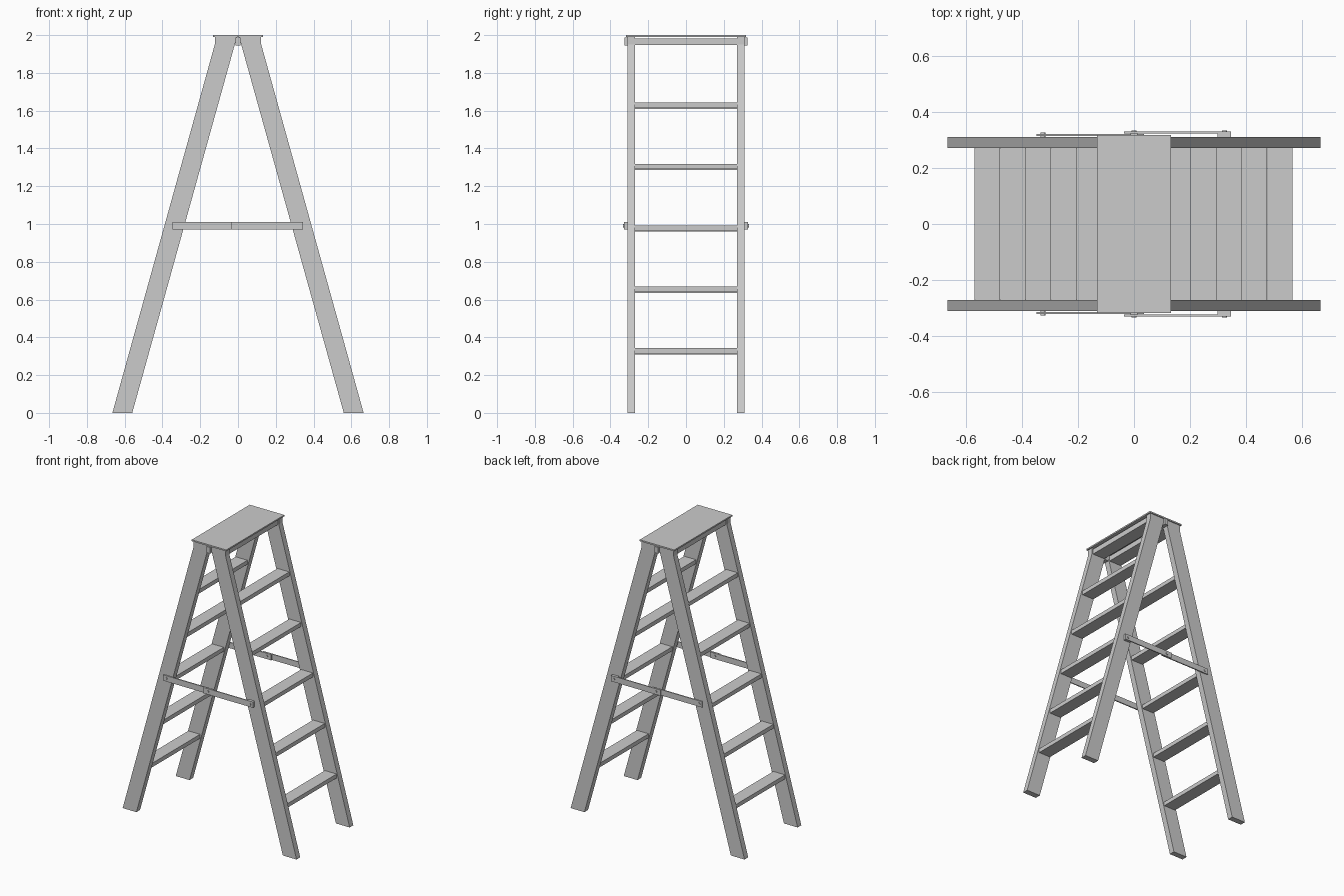
import bpy, bmesh
from mathutils import Matrix

if "Cube" in bpy.data.objects:
    bpy.data.objects.remove(bpy.data.objects["Cube"])


def make(name, bm):
    bmesh.ops.recalc_face_normals(bm, faces=bm.faces)
    me = bpy.data.meshes.new(name)
    bm.to_mesh(me)
    bm.free()
    ob = bpy.data.objects.new(name, me)
    bpy.context.collection.objects.link(ob)
    return ob


def box(name, x, y, z):
    """Box from (min, max) ranges."""
    x, y, z = sorted(x), sorted(y), sorted(z)
    bm = bmesh.new()
    bmesh.ops.create_cube(bm, size=1)
    for v in bm.verts:
        v.co = [r[0] if c < 0 else r[1] for c, r in zip(v.co, (x, y, z))]
    return make(name, bm)


def prism(name, profile, y0, y1):
    """Extrude an (x, z) profile along y."""
    bm = bmesh.new()
    f = bm.faces.new([bm.verts.new((x, y0, z)) for x, z in profile])
    out = bmesh.ops.extrude_face_region(bm, geom=[f])
    for v in out["geom"]:
        if isinstance(v, bmesh.types.BMVert):
            v.co.y = y1
    return make(name, bm)


def bolt(name, x, z, y0, y1, r=0.009):
    bm = bmesh.new()
    m = Matrix.Translation((x, (y0 + y1) / 2, z)) @ Matrix.Rotation(1.5707963, 4, 'X')
    bmesh.ops.create_cone(bm, cap_ends=True, segments=16, radius1=r, radius2=r,
                          depth=abs(y1 - y0), matrix=m)
    return make(name, bm)


# Slanted rails, cut flat at the floor and at the head
rail = [(0.56, 0), (0.665, 0), (0.123, 1.95), (0.123, 1.99), (0.006, 1.99)]
for sx, label in ((1, "right"), (-1, "left")):
    for sy in (1, -1):
        prism(label + "_rail", [(sx * x, z) for x, z in rail], sy * 0.27, sy * 0.31)
    # Treads follow the slope of the rails
    for i in range(5):
        z = 0.315 + 0.325 * i - (0.005 if sx < 0 else 0)
        x = 0.475 - 0.0905 * i + (0.004 if sx < 0 else 0)
        box(label + "_tread", (sx * x, sx * (x + 0.09)), (-0.27, 0.27), (z, z + 0.028))
    # Head crosspiece
    box(label + "_head_crosspiece", (sx * 0.022, sx * 0.116), (-0.27, 0.27), (1.947, 1.983))

# Top platform
box("top_platform", (-0.132, 0.132), (-0.317, 0.317), (1.99, 2.0))

# Hinges and folding spreaders on both sides
for s in (1, -1):
    box("hinge", (-0.013, 0.013), (s * 0.27, s * 0.325), (1.945, 1.988))
    box("left_spreader", (-0.347, 0.035), (s * 0.313, s * 0.321), (0.97, 1.01))
    box("right_spreader", (-0.035, 0.345), (s * 0.322, s * 0.329), (0.97, 1.01))
    box("spreader_spacer", (0.297, 0.345), (s * 0.31, s * 0.322), (0.97, 1.01))
    bolt("left_bolt", -0.325, 0.99, s * 0.305, s * 0.326)
    bolt("middle_bolt", 0, 0.99, s * 0.309, s * 0.334)
    bolt("right_bolt", 0.322, 0.99, s * 0.305, s * 0.334)
